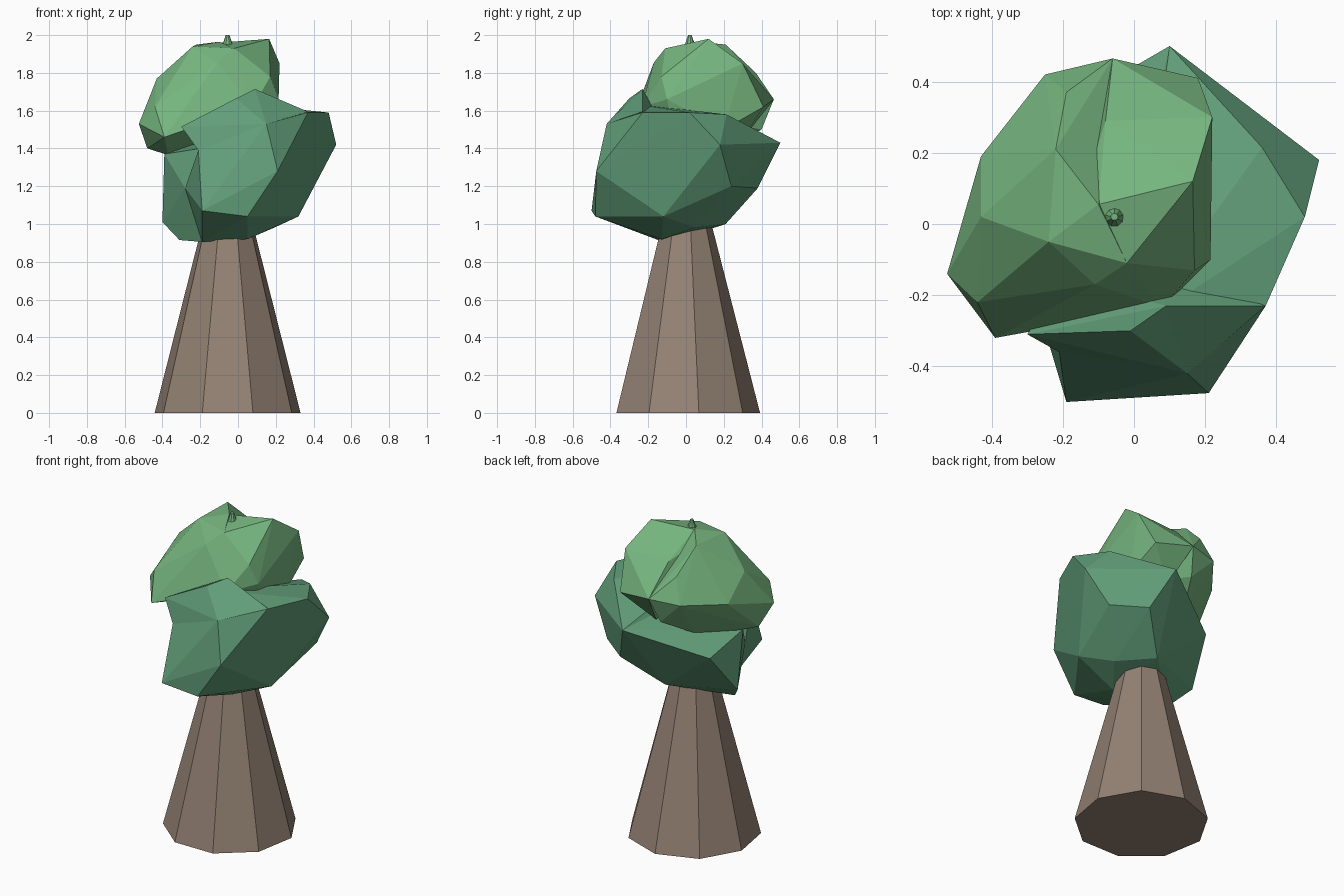
import bpy, bmesh
from math import sin, cos, pi


def material(name, color):
    m = bpy.data.materials.new(name)
    m.diffuse_color = (*color, 1)
    return m


def finish(bm, name, mat):
    bmesh.ops.recalc_face_normals(bm, faces=bm.faces)
    me = bpy.data.meshes.new(name)
    bm.to_mesh(me)
    bm.free()
    me.materials.append(mat)
    ob = bpy.data.objects.new(name, me)
    bpy.context.collection.objects.link(ob)
    return ob


def clump(name, points, mat):
    """Faceted leaf mass: convex hull around a few corner points."""
    bm = bmesh.new()
    for p in points:
        bm.verts.new(p)
    res = bmesh.ops.convex_hull(bm, input=bm.verts)
    loose = {g for g in res["geom_interior"] + res["geom_unused"]
             if isinstance(g, bmesh.types.BMVert)}
    bmesh.ops.delete(bm, geom=list(loose), context='VERTS')
    return finish(bm, name, mat)


def taper(name, rings, mat):
    """Nine-sided column through (radius, z, y) rings."""
    bm = bmesh.new()
    loops = [[bm.verts.new((-0.055 + r * cos(pi / 2 + i * 2 * pi / 9),
                            y + r * sin(pi / 2 + i * 2 * pi / 9), z))
              for i in range(9)] for r, z, y in rings]
    for a, b in zip(loops, loops[1:]):
        for i in range(9):
            j = (i + 1) % 9
            bm.faces.new((a[i], a[j], b[j], b[i]))
    bm.faces.new(loops[0])
    bm.faces.new(loops[-1])
    return finish(bm, name, mat)


bark = material("bark", (0.30, 0.225, 0.175))
dark_leaf = material("dark_leaf", (0.12, 0.34, 0.19))
light_leaf = material("light_leaf", (0.18, 0.46, 0.21))

# Trunk, running up inside the leaves, and the green tip at the very top
taper("trunk", [(0.392, 0, 0), (0.14, 0.98, 0), (0.06, 1.5, 0.01)], bark)
taper("top_tip", [(0.06, 1.5, 0.01), (0.027, 1.95, 0.02), (0.01, 2.0, 0.02)],
      light_leaf)

# Lower leaves: large front/right mass, a raised brim, and a left/back lobe
clump("lower_leaves_main", [
    (-.19, -.50, 1.07), (.05, -.48, 1.04), (.21, -.475, 1.28),
    (.15, -.42, 1.53), (-.01, -.30, 1.64), (.37, -.23, 1.59),
    (-.21, -.36, 1.39), (.32, -.12, 1.04),
    (.05, -.13, .92), (.19, .05, .98), (.52, .18, 1.42),
    (.48, .02, 1.59), (.36, .215, 1.58), (.39, .24, 1.20),
    (.20, .38, 1.19), (.10, .50, 1.43), (-.19, -.12, .905),
    (-.28, -.20, 1.19), (0, .21, 1.0)], dark_leaf)
clump("lower_leaves_brim", [
    (.09, -.23, 1.715), (-.01, -.30, 1.665), (-.30, -.31, 1.515),
    (-.21, -.36, 1.39), (.15, -.42, 1.53), (.37, -.23, 1.595),
    (.15, -.15, 1.57), (-.20, -.15, 1.47)], dark_leaf)
clump("lower_leaves_left", [
    (-.40, .05, 1.01), (-.31, -.05, .915), (-.19, -.12, .905),
    (0, .21, 1.0), (-.39, -.02, 1.37), (-.34, .245, 1.27),
    (-.28, -.20, 1.19), (.10, .50, 1.43), (-.20, -.20, 1.40),
    (0, 0, 1.5), (.20, .38, 1.19)], dark_leaf)

# Upper leaves: left dome and right peak, with a groove between at the back
clump("upper_leaves_left", [
    (-.525, -.14, 1.53), (-.44, -.22, 1.62), (-.39, -.32, 1.46),
    (-.43, .02, 1.77), (-.43, .19, 1.62), (-.25, .42, 1.65),
    (-.06, .465, 1.66), (-.19, .37, 1.80), (-.22, .21, 1.95),
    (-.24, -.05, 1.94), (-.11, -.17, 1.855), (-.02, -.11, 1.93),
    (-.10, .055, 1.965), (-.48, -.05, 1.40), (-.37, 0, 1.365),
    (-.20, .20, 1.38), (-.10, .40, 1.50), (.08, -.235, 1.62)], light_leaf)
clump("upper_leaves_right", [
    (.165, .12, 1.98), (-.10, .055, 1.96), (-.02, -.11, 1.93),
    (-.11, -.17, 1.855), (.08, -.235, 1.62), (.17, -.13, 1.78),
    (.215, -.10, 1.66), (.19, -.08, 1.56), (.22, .30, 1.85),
    (.18, .41, 1.62), (-.06, .465, 1.66), (-.12, .16, 1.88),
    (-.08, .29, 1.84), (0, .30, 1.45), (.20, .20, 1.50)], light_leaf)
